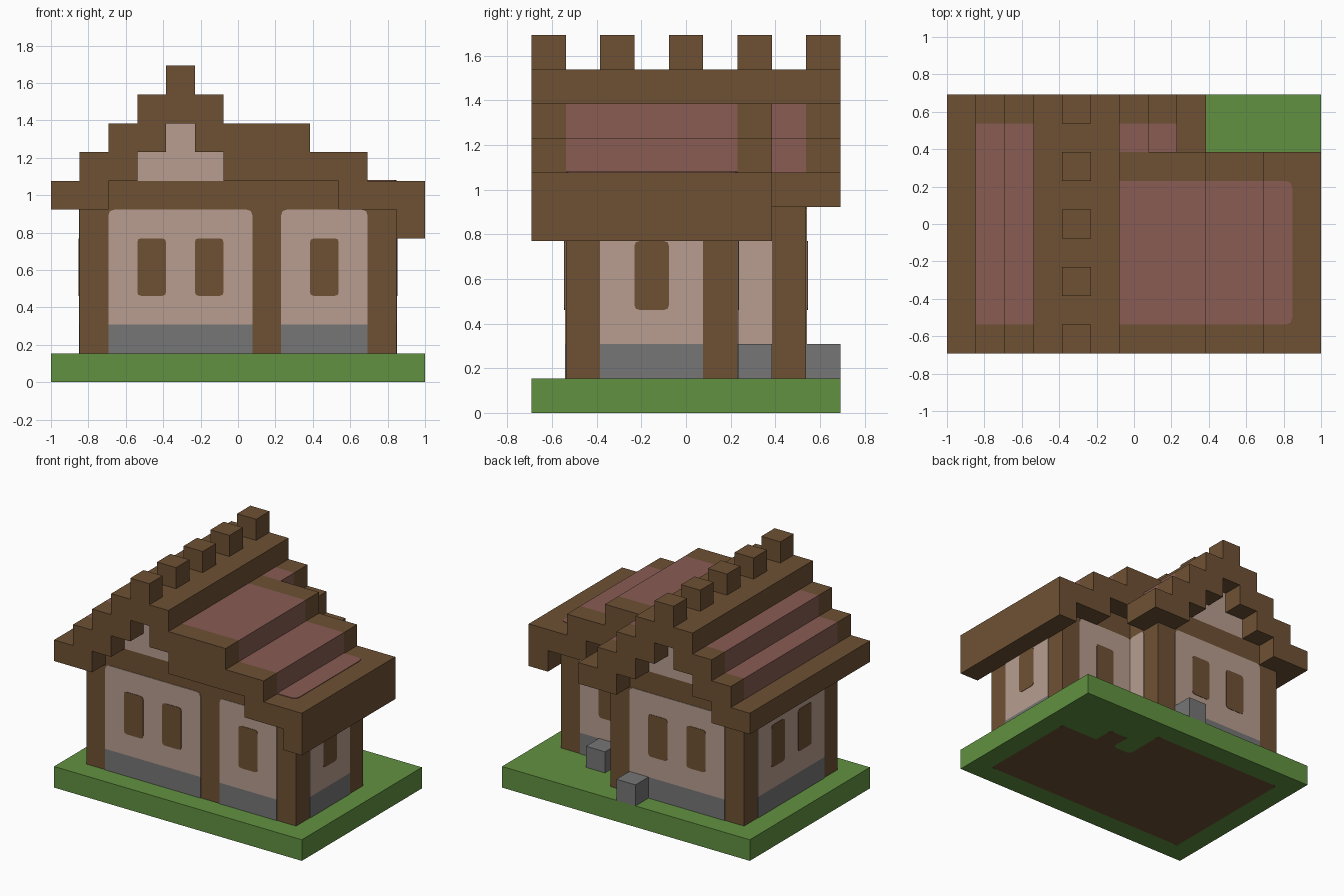
import bpy
import bmesh
from mathutils import Vector

if "Cube" in bpy.data.objects:
    bpy.data.objects.remove(bpy.data.objects["Cube"])

U = 2 / 13  # one block of the building grid


def grid(i, j, k):
    return Vector((i - 6.5, j - 4.5, k)) * U


def material(name, rgb):
    linear = [((c / 255 + 0.055) / 1.055) ** 2.4 for c in rgb] + [1]
    mat = bpy.data.materials.new(name)
    mat.use_nodes = True
    mat.diffuse_color = linear
    mat.node_tree.nodes["Principled BSDF"].inputs["Base Color"].default_value = linear
    return mat


timber = material("timber brown", (110, 81, 52))
plaster = material("plaster pink", (184, 158, 144))
tile = material("tile red", (136, 92, 83))
stone = material("stone grey", (118, 118, 119))
grass = material("grass green", (97, 145, 65))


def finish(name, bm, mat):
    bmesh.ops.recalc_face_normals(bm, faces=bm.faces)
    mesh = bpy.data.meshes.new(name)
    bm.to_mesh(mesh)
    bm.free()
    mesh.materials.append(mat)
    obj = bpy.data.objects.new(name, mesh)
    bpy.context.collection.objects.link(obj)
    return obj


def block(name, mat, i, j, k):
    """Box between pairs of grid lines."""
    lo, hi = grid(i[0], j[0], k[0]), grid(i[1], j[1], k[1])
    bm = bmesh.new()
    bmesh.ops.create_cube(bm, size=1)
    for v in bm.verts:
        v.co = Vector(h if c > 0 else l for c, l, h in zip(v.co, lo, hi))
    return finish(name, bm, mat)


def rounded(points, radius, chosen):
    """Outline with the chosen corners replaced by short arcs."""
    out = []
    pts = [Vector(p) for p in points]
    for n, p in enumerate(pts):
        if n not in chosen:
            out.append(p)
            continue
        a = p + (pts[n - 1] - p).normalized() * radius
        b = p + (pts[(n + 1) % len(pts)] - p).normalized() * radius
        out += [a, (a + 2 * p + b) / 4, b]
    return out


# Each side: grid placement of the outline and outward direction
SIDES = {
    "front": (lambda a, b, d: grid(a, d, b), (0, -1, 0)),
    "back": (lambda a, b, d: grid(a, d, b), (0, 1, 0)),
    "left": (lambda a, b, d: grid(d, a, b), (1, 0, 0)),
    "right": (lambda a, b, d: grid(d, a, b), (-1, 0, 0)),
    "top": (lambda a, b, d: grid(a, b, d), (0, 0, 1)),
}


def plate(name, mat, side, depth, outline, thick=0.004):
    place, out = SIDES[side]
    bm = bmesh.new()
    face = bm.faces.new([bm.verts.new(place(p.x, p.y, depth)) for p in outline])
    new = bmesh.ops.extrude_face_region(bm, geom=[face], use_keep_orig=True)["geom"]
    for v in new:
        if isinstance(v, bmesh.types.BMVert):
            v.co += Vector(out) * thick
    return finish(name, bm, mat)


def rect(a0, a1, b0, b1, radius=0.0, chosen=()):
    return rounded([(a0, b0), (a1, b0), (a1, b1), (a0, b1)], radius, chosen)


def wall_panel(name, side, depth, a0, a1, windows=()):
    """Stone footing, plaster field and rounded windows between two posts."""
    plate(name + "_footing", stone, side, depth, rect(a0, a1, 1, 2))
    plate(name + "_plaster", plaster, side, depth, rect(a0, a1, 2, 6, 0.2, (2, 3)))
    for w in windows:
        plate(name + "_window", timber, side, depth,
              rect(w, w + 1, 3, 5, 0.14, range(4)), 0.007)


# Ground slab with the earth under the house
block("ground_slab", grass, (0, 13), (0, 9), (0.02, 1))
earth = [(1, 1), (12, 1), (12, 6), (10, 6), (10, 7), (9, 7), (9, 6), (8, 6), (8, 8), (1, 8)]
plate("earth_patch", timber, "top", 0, rounded(earth, 0.2, range(len(earth))), 0.0035)
rim = rect(0, 13, 0, 9)
for name, i, j in (("front", (0, 13), (0, 1)), ("back", (0, 13), (8, 9)),
                   ("right", (0, 1), (1, 8)), ("left", (12, 13), (1, 8)),
                   ("corner", (8, 9), (6, 8)), ("yard", (10, 12), (6, 8)),
                   ("strip", (9, 10), (7, 8))):
    block("slab_edge_" + name, grass, i, j, (0, 0.02))

# Timber frame of the main house and the wing
block("main_frame", timber, (1, 8), (1, 8), (1, 7))
block("wing_frame", timber, (8, 12), (1, 6), (1, 6))
block("wing_beam", timber, (8, 10), (1, 6), (6, 7))
block("gable_lower", plaster, (3, 6), (1, 8), (7, 8))
block("gable_upper", plaster, (4, 5), (1, 8), (8, 9))

# Walls between the posts
wall_panel("main_front", "front", 1, 2, 7, (3, 5))
wall_panel("main_back", "back", 8, 2, 7, (3, 5))
wall_panel("main_right", "right", 1, 2, 7, (3, 5))
wall_panel("main_left", "left", 8, 6, 7)
wall_panel("wing_front", "front", 1, 8, 11, (9,))
wall_panel("wing_back", "back", 6, 8, 11, (9,))
wall_panel("wing_left", "left", 12, 2, 5, (3,))


def roof_step(name, i, k, start, end, tiled):
    """One stepped row of roof, tiled between its end trims if asked."""
    (t0, t1) = tiled or (start, start)
    if t0 > start:
        block(name + "_front_trim", timber, i, (start, t0), k)
    if tiled:
        block(name + "_tiles", tile, i, (t0, t1), k)
    if end > t1:
        block(name + "_back_trim", timber, i, (t1, end), k)


# Main roof: right slope, ridge and the short left slope at the back
roof_step("right_eave", (0, 1), (6, 7), 0, 9, None)
roof_step("right_low", (1, 2), (6, 8), 0, 9, (1, 8))
roof_step("right_high", (2, 3), (7, 9), 0, 9, (1, 8))
for i in (3, 5):
    roof_step("ridge_side", (i, i + 1), (8, 10), 0, 9, None)
roof_step("ridge", (4, 5), (9, 10), 0, 9, None)
roof_step("back_high", (6, 7), (7, 9), 7, 9, (7, 8))
roof_step("back_low", (7, 8), (6, 8), 7, 9, (7, 8))
roof_step("back_eave", (8, 9), (6, 7), 7, 9, None)
for j in range(0, 9, 2):
    block("ridge_block", timber, (4, 5), (j, j + 1), (10, 11))

# Wing roof stepping down to the left
roof_step("wing_high", (6, 9), (7, 9), 0, 7, (1, 6))
roof_step("wing_mid_inner", (9, 10), (7, 8), 0, 7, (1, 6))
roof_step("wing_mid_outer", (10, 11), (6, 8), 0, 7, (1, 6))
roof_step("wing_low", (11, 12), (6, 7), 0, 7, None)
plate("wing_low_tiles", tile, "top", 7, rect(11, 12, 1, 6, 0.25, (1, 2)))
roof_step("wing_eave", (12, 13), (5, 7), 0, 7, None)

# Loose stones behind the house
block("main_stone", stone, (6, 7), (8, 9), (1, 2))
block("wing_stone", stone, (9, 10), (6, 7), (1, 2))
